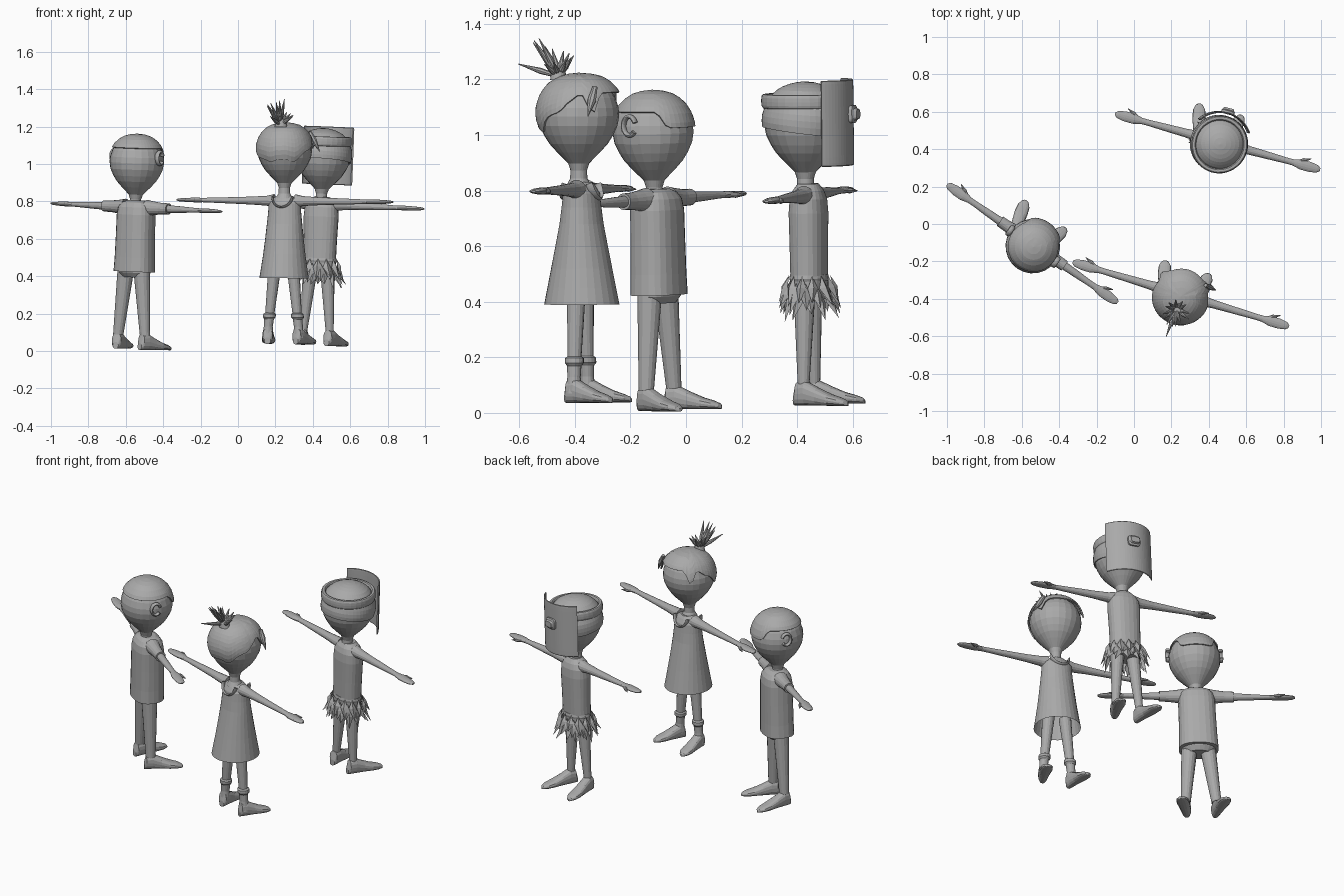
import bpy, bmesh, math, random
from mathutils import Vector as V, Matrix

if "Cube" in bpy.data.objects:
    bpy.data.objects.remove(bpy.data.objects["Cube"])

random.seed(4)
grey = bpy.data.materials.new("plain grey")
grey.diffuse_color = (0.4, 0.4, 0.4, 1)
grey.use_nodes = True
grey.node_tree.nodes["Principled BSDF"].inputs["Base Color"].default_value = grey.diffuse_color


def make(name, bm, M):
    bmesh.ops.remove_doubles(bm, verts=bm.verts, dist=1e-5)
    bmesh.ops.recalc_face_normals(bm, faces=bm.faces)
    bm.transform(M)
    me = bpy.data.meshes.new(name)
    bm.to_mesh(me)
    bm.free()
    me.materials.append(grey)
    ob = bpy.data.objects.new(name, me)
    bpy.context.collection.objects.link(ob)
    return ob


def skin(bm, rows, wrap=True):
    """Quads between successive rows of points."""
    vs = [[bm.verts.new(p) for p in r] for r in rows]
    n = len(vs[0])
    for a, b in zip(vs, vs[1:]):
        for i in range(n if wrap else n - 1):
            j = (i + 1) % n
            bm.faces.new((a[i], a[j], b[j], b[i]))
    return vs


def loft(name, rings, M, n=20, p=2.0, caps=True):
    """Surface through superellipse rings given as (centre, u, v)."""
    def point(c, u, v, t):
        f = lambda k: math.copysign(abs(k) ** (2 / p), k)
        return V(c) + V(u) * f(math.cos(t)) + V(v) * f(math.sin(t))
    bm = bmesh.new()
    vs = skin(bm, [[point(*r, 2 * math.pi * i / n) for i in range(n)] for r in rings])
    if caps:
        bm.faces.new(vs[0])
        bm.faces.new(vs[-1])
    return make(name, bm, M)


def upright(name, secs, M, y=0, **k):
    """Loft along z from (z, half width, half depth)."""
    return loft(name, [((0, y, z), (a, 0, 0), (0, b, 0)) for z, a, b in secs], M, **k)


def arc(name, c, e1, e2, e3, r1, r2, a0, a1, th, ax, M, steps=24, p=2.0):
    """Bar swept along an elliptical arc."""
    rings = []
    for k in range(steps + 1):
        t = math.radians(a0 + (a1 - a0) * k / steps)
        d = V(e1) * math.cos(t) + V(e2) * math.sin(t)
        pos = V(c) + V(e1) * r1 * math.cos(t) + V(e2) * r2 * math.sin(t)
        rings.append((pos, d * th, V(e3) * ax))
    return loft(name, rings, M, n=16, p=p)


# head outline: (depth below crown, radius)
HEAD = [(0, 0), (.004, .035), (.014, .065), (.032, .093), (.055, .116), (.085, .133), (.12, .144),
        (.15, .146), (.185, .14), (.22, .124), (.25, .105), (.28, .078), (.3, .058), (.32, .038),
        (.345, .03), (.375, .031), (.4, .045)]


def head_r(d):
    for (d0, r0), (d1, r1) in zip(HEAD, HEAD[1:]):
        if d <= d1:
            return r0 + (r1 - r0) * (d - d0) / (d1 - d0)
    return .04


def hair(name, top, depth, off, M, n=48, rows=12):
    """Thin cap over the head; depth(a) is the hairline, a=0 at the face."""
    bm = bmesh.new()
    out = []
    for k in range(rows + 1):
        row = []
        for i in range(n):
            a = 360 * i / n - 180
            o = off(a)
            d = depth(a) * (k / rows) ** 1.6
            r = head_r(d) + o * min(1, 3 * k / rows)
            if k == 0:
                r = 0
            t = math.radians(a)
            row.append((r * math.sin(t), r * math.cos(t) - .01, top - d + .006))
        out.append(row)
    skin(bm, out)
    ob = make(name, bm, M)
    m = ob.modifiers.new("thickness", 'SOLIDIFY')
    m.thickness = .007
    m.offset = -1
    return ob


def spike(name, a, b, r, M):
    a, b = V(a), V(b)
    d = (b - a).normalized()
    u = d.orthogonal().normalized()
    v = d.cross(u)
    loft(name, [(a, u * r * .6, v * r * .6), (a.lerp(b, .45), u * r, v * r),
                (b, u * .0015, v * .0015)], M, n=8)


def body(tag, cx, cy, yaw, roll, top, az, span, sole, leg, foot_len, sleeve):
    M = (Matrix.Translation((cx, cy, .78)) @ Matrix.Rotation(math.radians(yaw), 4, 'Z')
         @ Matrix.Rotation(roll, 4, 'Y') @ Matrix.Translation((0, 0, -.78)))
    upright(tag + "_head", [(top - d, max(r, .0001), max(r, .0001)) for d, r in HEAD], M,
            y=-.01, n=24)
    (lx0, lz0, lr0), (lx1, lz1, lr1) = leg
    for s, side in ((-1, "_left"), (1, "_right")):
        # arm and flat hand
        w = span - .145
        prof = [(.06, .036, .036), (.1, .03, .027), (.18, .023, .022), (.28, .02, .018),
                (w - .03, .016, .013), (w, .017, .012), (w + .04, .027, .013),
                (w + .09, .027, .011), (w + .13, .02, .008), (span, .008, .004)]
        loft(tag + side + "_arm", [((s * x, 0, az), (0, y, 0), (0, 0, z)) for x, y, z in prof], M, n=14)
        spike(tag + side + "_thumb", (s * (w + .02), .012, az), (s * (w + .085), .044, az - .004), .011, M)
        if sleeve:
            loft(tag + side + "_sleeve", [((s * x, 0, az), (0, r, 0), (0, 0, r)) for x, r in
                 ((.07, .044), (.11, .037), (.16, .031), (.21, .03))], M, n=16)
        # leg
        loft(tag + side + "_leg", [((s * (lx0 + (lx1 - lx0) * k), -.005, lz0 + (lz1 - lz0) * k),
             ((lr0 + (lr1 - lr0) * k), 0, 0), (0, lr0 + (lr1 - lr0) * k, 0)) for k in (0, .25, .5, .75, 1)], M, n=16)
        # foot, toes turned out
        t = math.radians(14) * s
        d, e = V((math.sin(t), math.cos(t), 0)), V((math.cos(t), -math.sin(t), 0))
        f = [(-.036, .016, .018), (-.024, .026, .042), (.012, .03, .044), (.06, .032, .032),
             (.11, .036, .021), (.15, .032, .015), (.175, .018, .01), (.182, .006, .006)]
        loft(tag + side + "_foot", [(V((s * lx1, -.005, sole + h)) + d * q * foot_len, e * w2, (0, 0, h))
             for q, w2, h in f], M, n=16, p=2.5)
    return M


# ---- figure in shirt and trousers
T = 1.157
M = body("shirt_figure", -.543, -.105, -34.7, .04, T, .768, .555, .009,
         ((.05, .45, .046), (.087, .085, .028)), 1.0, True)
upright("shirt", [(.425, .112, .088), (.5, .108, .086), (.62, .105, .085), (.73, .104, .084),
                  (.77, .097, .077), (.793, .08, .062), (.806, .045, .042)], M, n=24, p=2.5)
upright("trouser_top", [(.395, .075, .05), (.42, .095, .07), (.46, .1, .075)], M)
hair("short_hair", T, lambda a: .075 + .06 / (1 + math.exp((abs(a) - 42) / 3)), lambda a: .008, M)
for s in (-1, 1):
    arc("ear", (s * .148, -.01, 1.038), (0, 1, 0), (0, 0, 1), (1, 0, 0), .026, .034,
        20, 320, .008, .013, M, 16)

# ---- figure in dress with topknot
T = 1.218
M = body("dress_figure", .25, -.376, -16.6, .01, T, .803, .603, .037,
         ((.05, .46, .035), (.086, .1, .021)), .88, False)
upright("dress", [(.39, .132, .136), (.45, .123, .124), (.52, .113, .11), (.6, .104, .094),
                  (.68, .096, .078), (.74, .09, .07), (.79, .088, .064)], M, n=28, caps=False)
upright("dress_shoulders", [(.75, .085, .066), (.79, .086, .064), (.815, .072, .05), (.83, .04, .038)], M)
arc("neckline", (0, .045, .825), (1, 0, 0), (0, .35, -1), (0, 1, .35), .055, .055, 0, 180, .005, .012, M)
arc("back_neckline", (0, -.045, .825), (1, 0, 0), (0, -.35, -1), (0, 1, -.35), .055, .055, 0, 180, .005, .012, M)
for s in (-1, 1):
    loft("boot_shaft", [((s * x, -.005, z), (r, 0, 0), (0, r, 0)) for x, z, r in
         ((.087, .07, .03), (.084, .13, .024), (.08, .17, .026), (.079, .18, .034),
          (.077, .198, .034), (.076, .205, .024))], M, n=16)


def fringe(a):
    b = abs(a)
    if b > 95:
        return .12 + .085 * min(1, (b - 95) / 45) + .008 * math.sin(a / 7)
    if b > 70:
        return .07 + .05 * (b - 70) / 25
    return .07 + .075 * math.exp(-((b - 55) / 9) ** 2)


hair("swept_hair", T, fringe, lambda a: .01 + .014 * max(0, math.cos(math.radians(a))), M)
spike("front_lock", (.11, .085, T - .045), (.17, .075, T - .15), .016, M)
base = V((-.005, -.085, T - .008))
upright("hair_tie", [(T - .02, .034, .03), (T + .005, .028, .026), (T + .022, .018, .018)], M, y=-.085)
for i in range(13):
    t = 2.4 * i
    h = .045 + .1 * ((i * 5) % 13) / 13
    R = .045 + .05 * (1 - h / .15)
    spike("topknot_strand", base, base + V((R * math.cos(t), R * 1.2 * math.sin(t) - .03, h)), .011, M)
spike("topknot_back_strand", base, base + V((-.01, -.155, .045)), .011, M)

# ---- figure with face shield and leaf skirt
T = 1.187
M = body("shield_figure", .447, .44, -15.3, .04, T, .783, .568, .029,
         ((.046, .45, .04), (.075, .08, .02)), 1.0, False)
upright("torso", [(.41, .08, .058), (.46, .088, .064), (.6, .09, .066), (.72, .094, .068),
                  (.77, .09, .064), (.8, .073, .054), (.825, .04, .037)], M, n=24, p=2.3)
hair("cropped_hair", T, lambda a: .18 - .02 * math.cos(math.radians(a + 180)), lambda a: .01, M)
arc("head_band", (0, -.012, 1.123), (1, 0, 0), (0, 1, 0), (0, 0, 1), .138, .142, 0, 360, .013, .026, M, 32, 3)
arc("face_shield", (0, -.003, 1.045), (1, 0, 0), (0, 1, 0), (0, 0, 1), .165, .165, 34, 146, .004, .155, M, 24, 8)
loft("shield_window", [((0, y, 1.075), (w, 0, 0), (0, 0, h)) for y, w, h in
     ((.155, .036, .032), (.175, .036, .032), (.18, .03, .022), (.19, .026, .017))], M, p=4)
bm = bmesh.new()
for k in range(3):
    for i in range(13):
        t = 2 * math.pi * (i + k / 3) / 13
        def P(t, r, z):
            return bm.verts.new((math.cos(t) * (r + .012), math.sin(t) * (r - .01), z))
        z = .495 - .025 * k
        tip = P(t + random.uniform(-.1, .1), .122 + random.uniform(-.012, .018), z - .085 - random.uniform(0, .03))
        top, l, r, mid = P(t, .083, z), P(t - .22, .098, z - .045), P(t + .22, .098, z - .045), P(t, .11, z - .04)
        for f in ((top, l, mid), (top, mid, r), (l, tip, mid), (mid, tip, r)):
            bm.faces.new(f)
make("leaf_skirt", bm, M)
upright("skirt_waistband", [(.475, .09, .067), (.485, .094, .07), (.498, .091, .067)], M, n=24)
